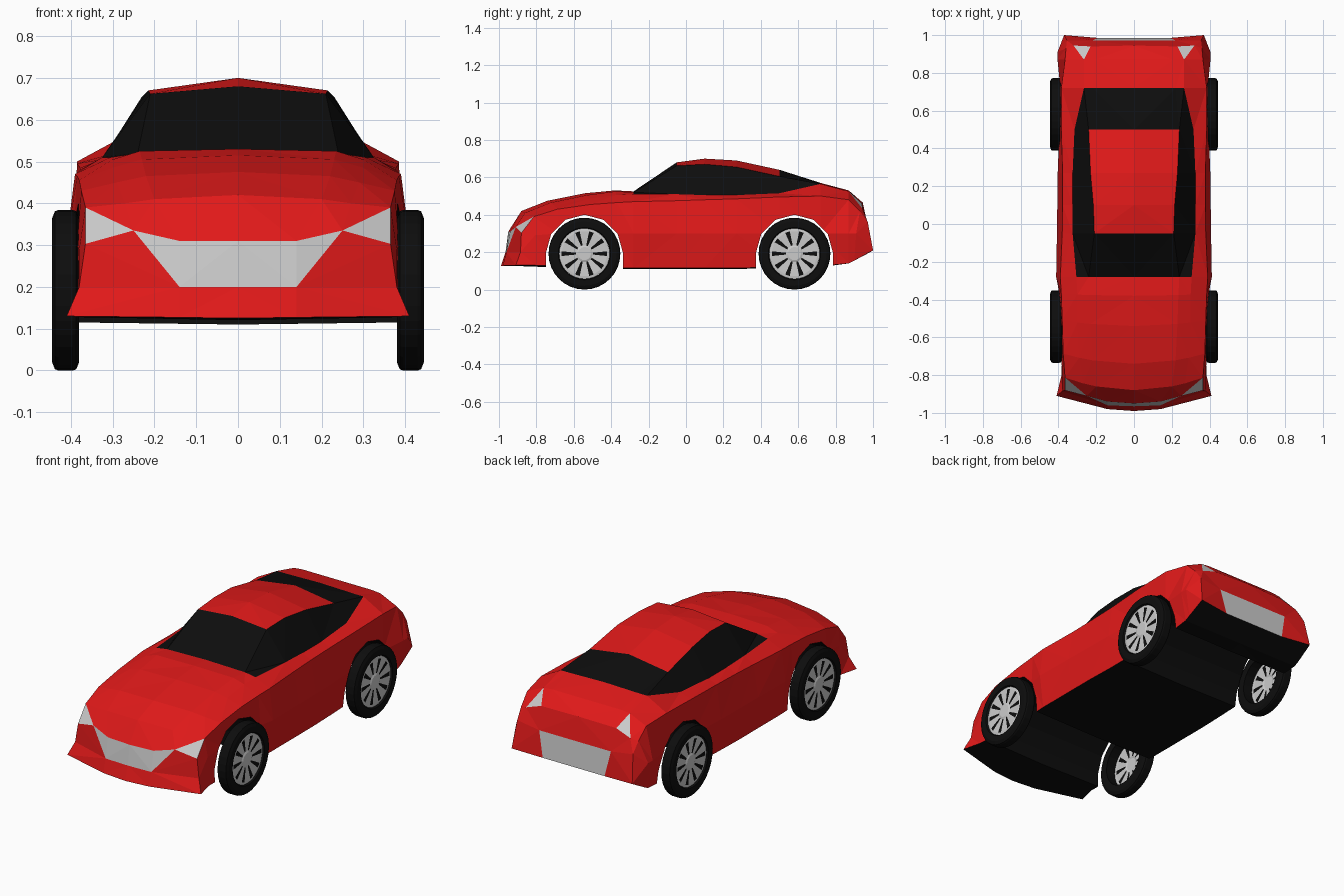
import bpy, bmesh
from math import sin, cos, pi, radians

if "Cube" in bpy.data.objects:
    bpy.data.objects.remove(bpy.data.objects["Cube"])


def material(name, rgb):
    m = bpy.data.materials.new(name)
    m.diffuse_color = (*rgb, 1)
    m.use_nodes = True
    m.node_tree.nodes["Principled BSDF"].inputs["Base Color"].default_value = m.diffuse_color
    return m


MATS = [material("red_paint", (0.75, 0.01, 0.01)),
        material("black", (0.004, 0.004, 0.004)),
        material("grey", (0.6, 0.6, 0.6))]
RED, BLACK, GREY = 0, 1, 2


def finish(bm, name):
    bmesh.ops.recalc_face_normals(bm, faces=bm.faces[:])
    me = bpy.data.meshes.new(name)
    bm.to_mesh(me)
    bm.free()
    for m in MATS:
        me.materials.append(m)
    ob = bpy.data.objects.new(name, me)
    bpy.context.collection.objects.link(ob)
    return ob


# ---- body: half cross-sections lofted front to back, then mirrored ----
YS = [-.88, -.74, -.54, -.38, -.28, -.05, .1, .27, .5, .72, .87]
RAILS = [  # (x along the car, z along the car), from the centre line down to the sill
    ([0] * 11,
     [.42, .475, .515, .53, .525, .68, .70, .69, .64, .57, .53]),
    ([.2, .22, .23, .235, .24, .21, .215, .23, .24, .22, .21],
     [.41, .465, .505, .525, .52, .662, .67, .655, .605, .565, .53]),
    ([.27, .29, .30, .30, .305, .325, .325, .325, .315, .265, .265],
     [.40, .45, .485, .505, .51, .51, .505, .505, .515, .565, .525]),
    ([.365, .375, .38, .385, .39, .38, .378, .378, .385, .385, .365],
     [.39, .43, .455, .465, .47, .475, .48, .485, .495, .50, .48]),
    ([.38, .385, .39, .395, .412, .408, .406, .404, .395, .39, .405],
     [.29, .30, .30, .30, .30, .30, .30, .30, .30, .30, .30]),
    ([.385, .38, .38, .385, .39, .39, .39, .385, .38, .37, .375],
     [.13, .125, .12, .115, .115, .115, .115, .115, .12, .125, .14]),
    ([0] * 11,
     [.125, .12, .115, .11, .11, .11, .11, .11, .115, .12, .14]),
]


def bow(x, y):
    return y + 0.5 * x * x * min(1, max(0, (-.3 - y) / .58))


bm = bmesh.new()
V = bm.verts.new


def face(mat, *vs):
    bm.faces.new(vs).material_index = mat


nose = [V(p) for p in [(0, -.95, .31), (.14, -.94, .31), (.25, -.91, .335),
                       (.365, -.88, .303), (.38, -.885, .2), (.41, -.91, .13), (0, -.99, .125)]]
tail = [V(p) for p in [(0, .945, .465), (.23, .94, .46), (.32, .945, .43),
                       (.36, .93, .42), (.405, .91, .3), (.375, .9, .155), (0, .9, .155)]]
rings = [nose]
for i, y in enumerate(YS):
    rings.append([V((xs[i], bow(xs[i], y), zs[i])) for xs, zs in RAILS])
rings.append(tail)

for i in range(len(rings) - 1):
    a, b = rings[i], rings[i + 1]
    for c in range(6):
        glass = (i in (5, 9) and c < 2) or (5 < i < 9 and c == 1)
        mat = BLACK if glass or c == 5 else RED
        if i == 0 and c == 2:                        # headlight
            face(GREY, a[2], a[3], b[3])
            face(RED, a[2], b[3], b[2])
        elif i == len(rings) - 2 and c == 1:         # tail light
            face(GREY, b[1], b[2], a[2])
            face(RED, a[1], b[1], a[2])
        else:
            face(mat, a[c], a[c + 1], b[c + 1], b[c])

# front fascia with grille
g0, g1, chin = V((0, -.965, .2)), V((.14, -.96, .2)), V((.14, -.98, .127))
face(GREY, nose[0], nose[1], g1, g0)
face(GREY, nose[1], nose[2], g1)
face(RED, nose[2], nose[3], g1)
face(RED, nose[3], nose[4], g1)
face(RED, nose[4], nose[5], g1)
face(RED, nose[5], chin, g1)
face(RED, g0, g1, chin, nose[6])
face(BLACK, chin, nose[5], nose[6])

# rear fascia with plate panel
m0, m1, m2 = V((0, .972, .34)), V((.22, .972, .34)), V((.355, .972, .36))
l0, l1, l2 = V((0, .985, .2)), V((.19, .985, .2)), V((.37, 1.0, .21))
t = tail
face(RED, t[0], t[1], m1, m0)
face(RED, t[1], t[2], m1)
face(RED, t[2], m2, m1)
face(RED, t[2], t[3], m2)
face(RED, t[3], t[4], m2)
face(GREY, m0, m1, l1, l0)
face(RED, m1, m2, l2, l1)
face(RED, m2, t[4], l2)
face(RED, t[4], t[5], l2)
face(BLACK, l0, l1, t[5], t[6])
face(BLACK, l1, l2, t[5])

bmesh.ops.triangulate(bm, faces=bm.faces[:])
bmesh.ops.mirror(bm, geom=bm.verts[:] + bm.edges[:] + bm.faces[:], axis='X', merge_dist=.0005)
bmesh.ops.remove_doubles(bm, verts=bm.verts[:], dist=.0005)
body = finish(bm, "car_body")

# ---- wheel arches cut right through the body ----
AXLES = {"front": -.543, "rear": .58}
for end, yc in AXLES.items():
    bm = bmesh.new()
    prof = [(-.21, -.02), (-.205, .2)]
    prof += [(.205 * cos(radians(d)), .195 + .205 * sin(radians(d))) for d in (150, 120, 90, 60, 30)]
    prof += [(.205, .2), (.21, -.02)]
    f = bm.faces.new([bm.verts.new((-.6, yc + y, z)) for y, z in prof])
    r = bmesh.ops.extrude_face_region(bm, geom=[f])
    bmesh.ops.translate(bm, vec=(1.2, 0, 0), verts=[v for v in r["geom"] if isinstance(v, bmesh.types.BMVert)])
    for f in bm.faces:
        f.material_index = BLACK
    cutter = finish(bm, end + "_arch_cutter")
    cutter.hide_render = True
    cutter.hide_set(True)
    mod = body.modifiers.new(end + "_arch", 'BOOLEAN')
    mod.operation, mod.solver, mod.object = 'DIFFERENCE', 'EXACT', cutter


# ---- wheels ----
def revolve(name, prof, angles, centre, side, mat, closed=False):
    """Turn an (x, radius) profile about the axle; mat(row, step) picks the material."""
    bm = bmesh.new()
    rows = [[bm.verts.new((side * x, centre[0] + r * cos(a), centre[1] + r * sin(a)))
             for a in angles] for x, r in prof]
    n = len(angles)
    for i in range(len(rows) if closed else len(rows) - 1):
        p, q = rows[i], rows[(i + 1) % len(rows)]
        for k in range(n):
            f = bm.faces.new((p[k], p[(k + 1) % n], q[(k + 1) % n], q[k]))
            f.material_index = mat(i, k)
    if not closed:
        bm.faces.new(rows[-1]).material_index = GREY
    return finish(bm, name)


R = .192
TYRE = [(.38, .135), (.38, .172), (.387, R - .003), (.395, R), (.43, R),
        (.438, R - .003), (.445, .172), (.445, .14), (.436, .135)]
RIM = [(.436, .137), (.438, .122), (.434, .045), (.438, .035)]
tyre_angles = [2 * pi * k / 32 for k in range(32)]
rim_angles = [radians(36 * k + d) for k in range(10) for d in (-6, 6)]

for end, yc in AXLES.items():
    for label, side in (("right", 1), ("left", -1)):
        revolve(f"{end}_{label}_tyre", TYRE, tyre_angles, (yc, R), side,
                lambda i, k: BLACK, closed=True)
        # spoked rim: every other narrow wedge is a dark slot
        revolve(f"{end}_{label}_rim", RIM, rim_angles, (yc, R), side,
                lambda i, k: BLACK if i == 1 and k % 2 == 0 else GREY)
